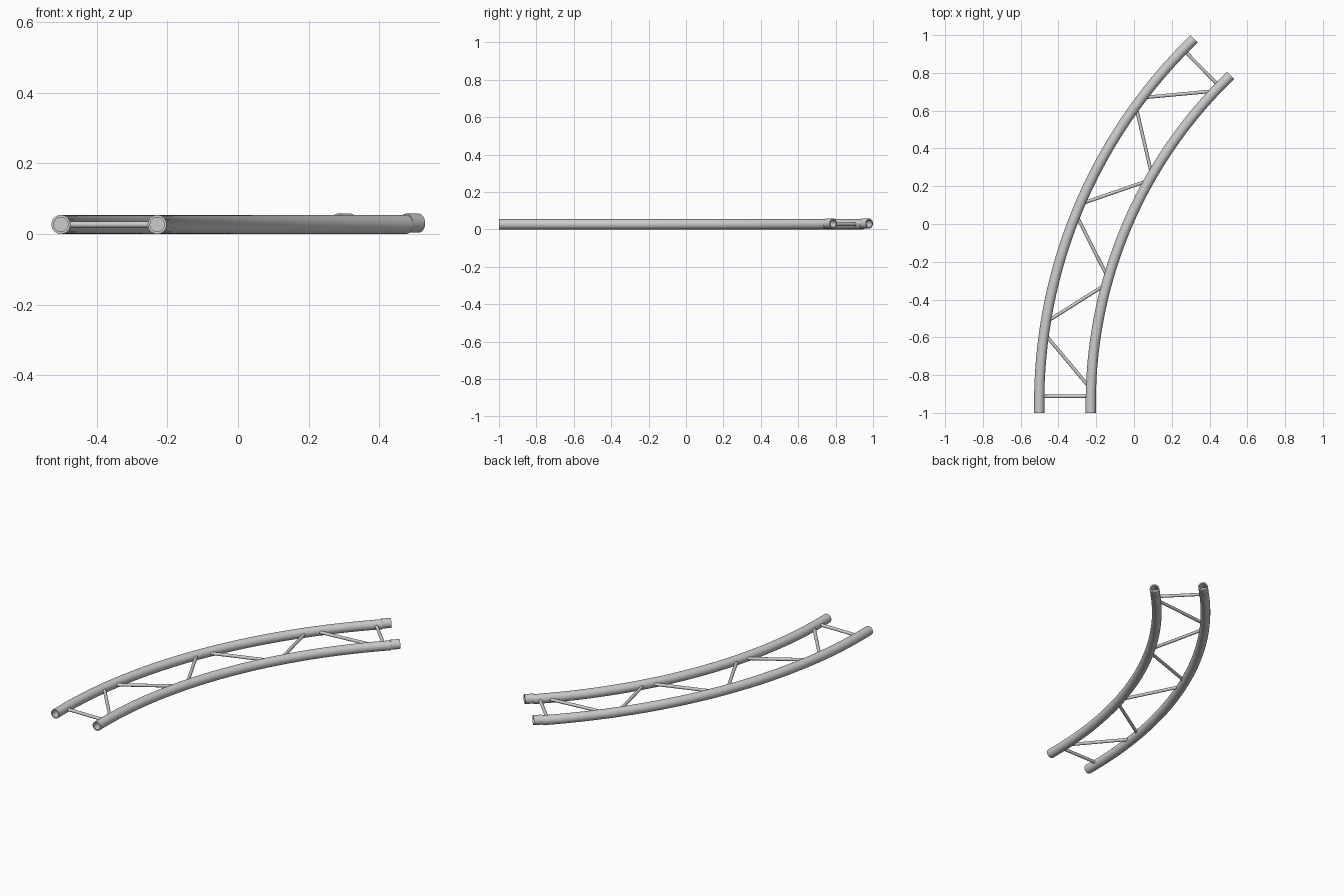
import bpy, bmesh, math
from mathutils import Vector

if "Cube" in bpy.data.objects:
    bpy.data.objects.remove(bpy.data.objects["Cube"])

CX, CY, Z = 2.178, -0.95, 0.027      # bend centre and tube height
R_OUT, R_IN = 2.68, 2.407            # bend radii of the two chords
TUBE, BORE, BRACE = 0.027, 0.020, 0.009
END, LIFT = 0.05, 0.004              # straight end length, far collar offset
SIDES, STEPS = 32, 40
SWEEP = math.radians(45)


def on_arc(radius, a, z=Z):
    return Vector((CX - radius * math.cos(a), CY + radius * math.sin(a), z))


def finish(bm, name):
    bmesh.ops.recalc_face_normals(bm, faces=bm.faces)
    mesh = bpy.data.meshes.new(name)
    bm.to_mesh(mesh)
    bm.free()
    obj = bpy.data.objects.new(name, mesh)
    bpy.context.collection.objects.link(obj)
    bpy.ops.object.select_all(action='DESELECT')
    obj.select_set(True)
    bpy.context.view_layer.objects.active = obj
    bpy.ops.object.shade_smooth_by_angle(angle=math.radians(35))


def sweep(name, stations):
    """Skin circles given as (centre, heading, radius), capping both ends."""
    bm = bmesh.new()
    rings = []
    for p, a, rad in stations:
        side = Vector((math.cos(a), -math.sin(a), 0))
        rings.append([bm.verts.new(p + side * rad * math.cos(t) + Vector((0, 0, rad * math.sin(t))))
                      for t in (2 * math.pi * k / SIDES for k in range(SIDES))])
    for r0, r1 in zip(rings, rings[1:]):
        for k in range(SIDES):
            j = (k + 1) % SIDES
            bm.faces.new((r0[k], r0[j], r1[j], r1[k]))
    bm.faces.new(rings[0])
    bm.faces.new(rings[-1])
    finish(bm, name)


def chord(name, radius):
    d0 = Vector((0, 1, 0))
    d1 = Vector((math.sin(SWEEP), math.cos(SWEEP), 0))
    start = on_arc(radius, 0)
    stop = on_arc(radius, SWEEP)
    up = Vector((0, 0, LIFT))
    # recessed near mouth
    st = [(start, 0, BORE), (start - d0 * END, 0, BORE), (start - d0 * END, 0, TUBE)]
    # curved run
    for i in range(STEPS + 1):
        a = SWEEP * i / STEPS
        st.append((on_arc(radius, a), a, TUBE))
    # slightly raised far collar with recessed mouth
    tip = stop + d1 * END + up
    st += [(stop + up, SWEEP, TUBE), (tip, SWEEP, TUBE),
           (tip, SWEEP, BORE), (stop + up, SWEEP, BORE)]
    sweep(name, st)


chord("outer_chord", R_OUT)
chord("inner_chord", R_IN)

# Lattice braces: angle on outer chord, angle on inner chord
braces = [(0.8, 0.9), (7.57, 2.36), (9.62, 14.71), (21.55, 16.5),
          (23.6, 28.85), (35.6, 30.6), (37.57, 42.86), (44.33, 44.23)]
for n, (ao, ai) in enumerate(braces, 1):
    p = on_arc(R_OUT - 0.021, math.radians(ao))
    q = on_arc(R_IN + 0.021, math.radians(ai))
    d = q - p
    heading = math.atan2(d.x, d.y)
    sweep(f"brace_{n}", [(p, heading, BRACE), (q, heading, BRACE)])
